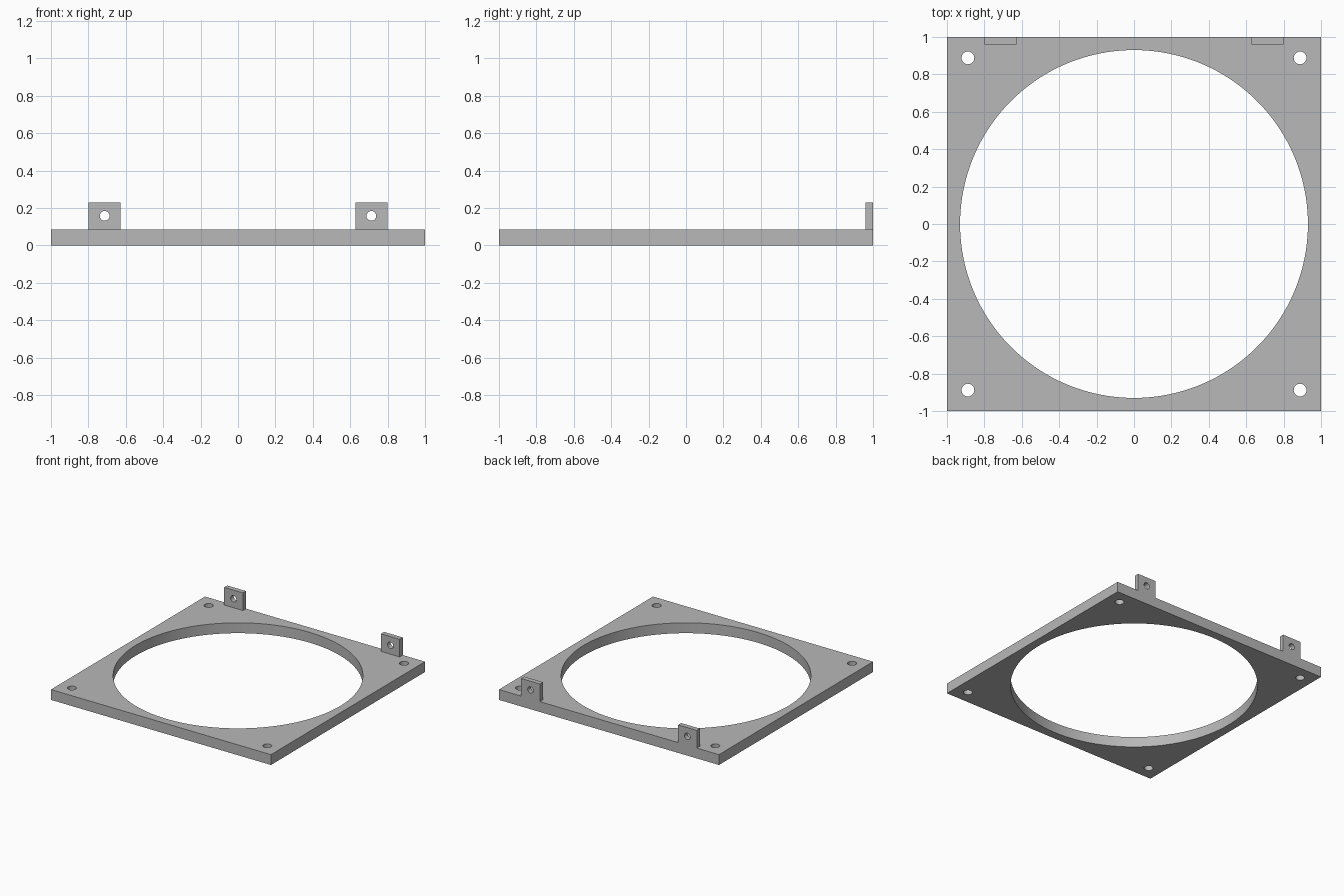
import bpy
import math

cube = bpy.data.objects.get("Cube")
if cube:
    bpy.data.objects.remove(cube, do_unlink=True)

PLATE_H = 0.085   # plate thickness
TAB_TOP = 0.23    # top of the upright tabs
TAB_X = 0.713     # tab centre
HOLE = 0.888      # corner hole centre

grey = bpy.data.materials.new("plain_grey")
grey.use_nodes = True
colour = (0.48, 0.48, 0.48, 1)
grey.diffuse_color = colour
grey.node_tree.nodes["Principled BSDF"].inputs["Base Color"].default_value = colour


def box(name, low, high):
    centre = [(a + b) / 2 for a, b in zip(low, high)]
    bpy.ops.mesh.primitive_cube_add(size=1, location=centre)
    ob = bpy.context.object
    ob.name = name
    ob.scale = [b - a for a, b in zip(low, high)]
    bpy.ops.object.transform_apply(location=True, rotation=True, scale=True)
    ob.data.materials.append(grey)
    return ob


def cylinder(name, radius, depth, centre, sides, tilt=0):
    bpy.ops.mesh.primitive_cylinder_add(vertices=sides, radius=radius, depth=depth,
                                        location=centre, rotation=(tilt, 0, 0))
    ob = bpy.context.object
    ob.name = name
    ob.data.materials.append(grey)
    return ob


def combine(target, tool, operation):
    mod = target.modifiers.new(operation.lower(), 'BOOLEAN')
    mod.operation = operation
    mod.solver = 'EXACT'
    mod.object = tool
    bpy.context.view_layer.objects.active = target
    bpy.ops.object.modifier_apply(modifier=mod.name)
    bpy.data.objects.remove(tool, do_unlink=True)


# Square plate
frame = box("mounting_frame", (-1, -1, 0), (1, 1, PLATE_H))

# Two upright tabs along the back edge
for side in (-1, 1):
    x = side * TAB_X
    tab = box("tab", (x - 0.085, 0.96, 0), (x + 0.085, 1, TAB_TOP))
    combine(frame, tab, 'UNION')

# Large central opening
combine(frame, cylinder("opening_cutter", 0.93, 1, (0, 0, 0), 128), 'DIFFERENCE')

# Screw holes in the corners and the tabs
for sx in (-1, 1):
    for sy in (-1, 1):
        cutter = cylinder("corner_hole_cutter", 0.034, 1, (sx * HOLE, sy * HOLE, 0), 32)
        combine(frame, cutter, 'DIFFERENCE')
    cutter = cylinder("tab_hole_cutter", 0.026, 0.2, (sx * TAB_X, 0.98, 0.158), 32,
                      math.pi / 2)
    combine(frame, cutter, 'DIFFERENCE')

# Smooth round walls with sharp rims
bpy.ops.object.select_all(action='DESELECT')
frame.select_set(True)
bpy.context.view_layer.objects.active = frame
bpy.ops.object.shade_smooth_by_angle(angle=math.radians(30))
